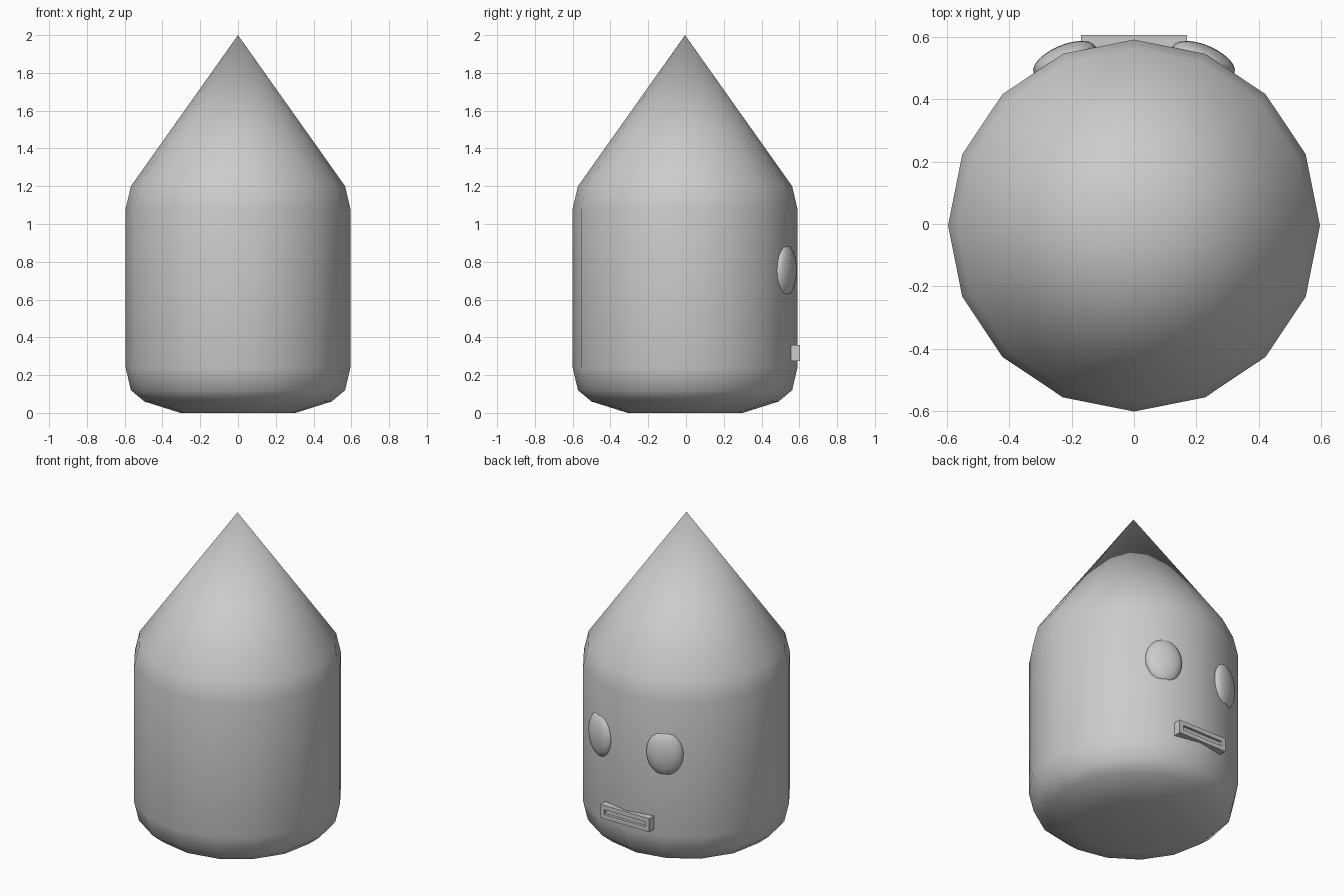
import bpy, bmesh, math
from mathutils import Matrix

if "Cube" in bpy.data.objects:
    bpy.data.objects.remove(bpy.data.objects["Cube"])

SIDES = 16
BODY_Y = -0.005


def make_object(name, bm, smooth=True):
    bmesh.ops.recalc_face_normals(bm, faces=bm.faces[:])
    mesh = bpy.data.meshes.new(name)
    bm.to_mesh(mesh)
    bm.free()
    for p in mesh.polygons:
        p.use_smooth = smooth
    obj = bpy.data.objects.new(name, mesh)
    bpy.context.collection.objects.link(obj)
    return obj


# Body: 16-sided turned shell with rounded foot and pointed cone top
profile = [(0.305, 0.0), (0.495, 0.06), (0.567, 0.12), (0.595, 0.24),
           (0.595, 1.08), (0.567, 1.2)]
bm = bmesh.new()
rings = []
for r, z in profile:
    rings.append([bm.verts.new((r * math.cos(2 * math.pi * i / SIDES),
                                BODY_Y + r * math.sin(2 * math.pi * i / SIDES), z))
                  for i in range(SIDES)])
apex = bm.verts.new((0, BODY_Y, 2.0))
for i in range(SIDES):
    j = (i + 1) % SIDES
    for a, b in zip(rings, rings[1:]):
        bm.faces.new((a[i], a[j], b[j], b[i]))
    bm.faces.new((rings[-1][i], rings[-1][j], apex))
bm.faces.new(rings[0][::-1])
make_object("body", bm)

# Eyes: flattened ovals lying against the back of the body
for side, name in ((1, "eye_right"), (-1, "eye_left")):
    bm = bmesh.new()
    bmesh.ops.create_uvsphere(bm, u_segments=24, v_segments=12, radius=1)
    bm.transform(Matrix.Translation((side * 0.222, 0.525, 0.755))
                 @ Matrix.Rotation(-side * math.radians(23), 4, 'Z')
                 @ Matrix.Diagonal((0.108, 0.048, 0.138, 1)))
    make_object(name, bm)

# Mouth: bar with a thin slot sunk into its outer face
bm = bmesh.new()
bmesh.ops.create_cube(bm, size=1)
bm.transform(Matrix.Translation((0, 0.577, 0.317))
             @ Matrix.Diagonal((0.338, 0.055, 0.084, 1)))
bm.normal_update()
front = max(bm.faces, key=lambda f: f.calc_center_median().y)
bmesh.ops.inset_region(bm, faces=[front], thickness=0.038)
bmesh.ops.inset_region(bm, faces=[front], thickness=0.0005, depth=-0.015)
make_object("mouth", bm, smooth=False)
